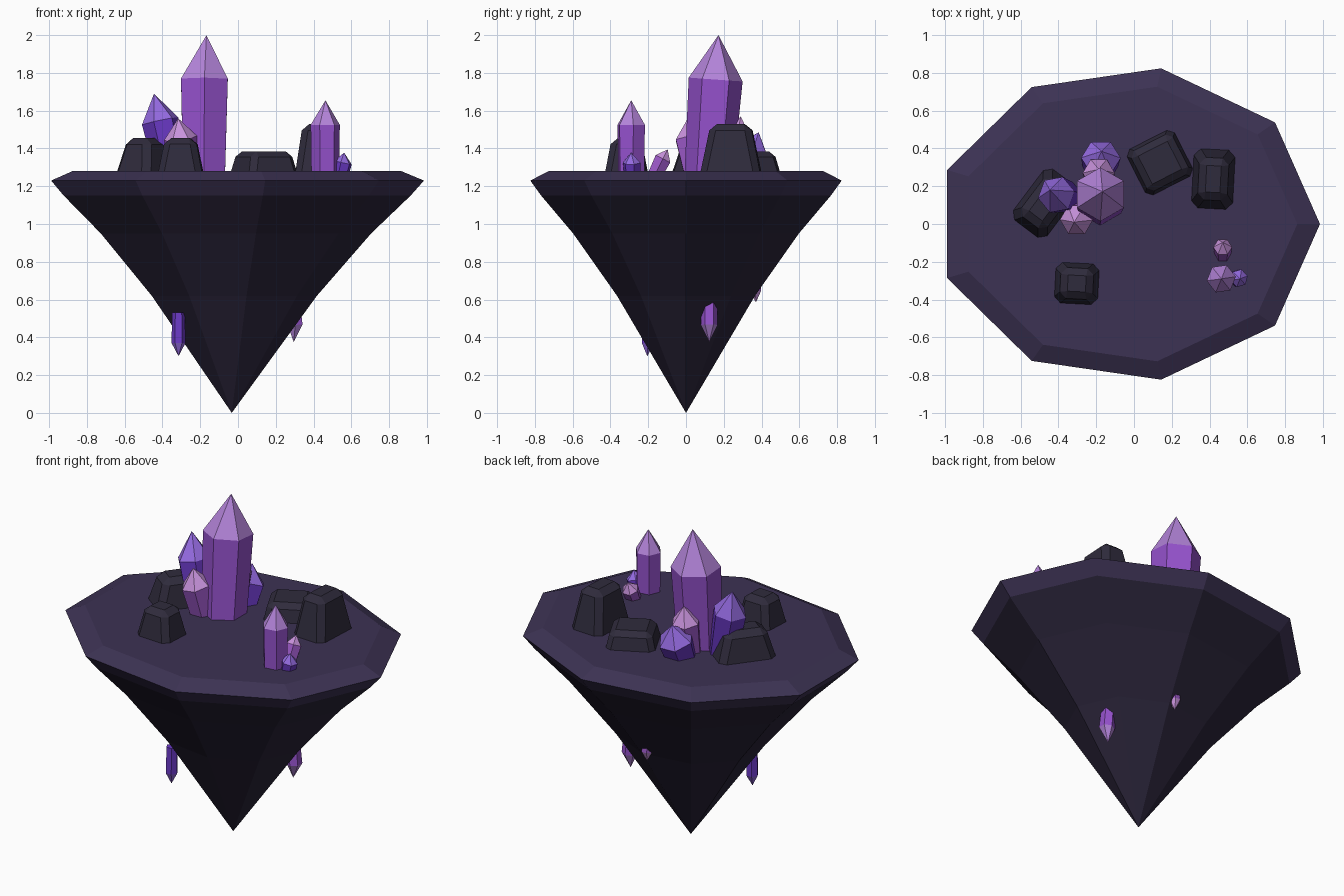
import bpy, bmesh, math
from mathutils import Vector, Matrix

if "Cube" in bpy.data.objects:
    bpy.data.objects.remove(bpy.data.objects["Cube"])


def material(name, r, g, b):
    lin = [((c / 255 + 0.055) / 1.055) ** 2.4 for c in (r, g, b)]
    m = bpy.data.materials.new(name)
    m.diffuse_color = (*lin, 1)
    m.use_nodes = True
    m.node_tree.nodes["Principled BSDF"].inputs["Base Color"].default_value = m.diffuse_color
    return m


GROUND = material("dusky ground", 60, 50, 83)
UNDER = material("dark underside", 41, 35, 56)
ROCK = material("boulder grey", 47, 43, 60)
AMETHYST = (material("amethyst body", 150, 82, 206), material("amethyst tip", 180, 132, 218))
VIOLET = (material("violet body", 108, 58, 200), material("violet tip", 148, 106, 224))
ORCHID = (material("orchid body", 158, 90, 202), material("orchid tip", 200, 146, 220))


def make_object(name, bm, mats):
    bmesh.ops.recalc_face_normals(bm, faces=bm.faces)
    me = bpy.data.meshes.new(name)
    bm.to_mesh(me)
    bm.free()
    for m in mats:
        me.materials.append(m)
    ob = bpy.data.objects.new(name, me)
    bpy.context.collection.objects.link(ob)
    return ob


def bridge(bm, a, b, index):
    n = len(a)
    for i in range(n):
        j = (i + 1) % n
        bm.faces.new((a[i], a[j], b[j], b[i])).material_index = index


def fan(bm, ring, apex, index):
    for i in range(len(ring)):
        bm.faces.new((ring[i], ring[(i + 1) % len(ring)], apex)).material_index = index


# Floating island: nine-sided rings, (height, scale), closing in a point
def island():
    bm = bmesh.new()
    rings = []
    for z, s in ((1.28, 0.882), (1.23, 1.0), (1.15, 0.93), (0.95, 0.725), (0.62, 0.443)):
        rings.append([bm.verts.new((-0.033 + 1.018 * s * math.cos(math.radians(40 * i)),
                                    0.837 * s * math.sin(math.radians(40 * i)), z))
                      for i in range(9)])
    bm.faces.new(rings[0])
    for k in range(4):
        bridge(bm, rings[k], rings[k + 1], 0 if k < 2 else 1)
    fan(bm, rings[-1], bm.verts.new((-0.033, 0, 0)), 1)
    make_object("floating_island", bm, [GROUND, UNDER])


# Six-sided crystal along base -> shoulder, ending in a pointed tip
def crystal(name, base, shoulder, apex, r0, r1, turn, mats):
    base, shoulder = Vector(base), Vector(shoulder)
    axis = shoulder - base
    up = Vector((0, 0, 1 if axis.z > 0 else -1))
    rot = up.rotation_difference(axis)
    bm = bmesh.new()

    def ring(c, r):
        angles = [math.radians(turn + 60 * i) for i in range(6)]
        return [bm.verts.new(c + rot @ Vector((r * math.cos(a), r * math.sin(a), 0))) for a in angles]

    low, high = ring(base, r0), ring(shoulder, r1)
    bm.faces.new(low)
    bridge(bm, low, high, 0)
    fan(bm, high, bm.verts.new(apex), 1)
    make_object(name, bm, mats)


# Boulder: tapered box with chamfered edges, sunk a little into the ground
def boulder(name, x, y, sx, sy, top, taper, angle, bevel):
    bm = bmesh.new()
    bmesh.ops.create_cube(bm, size=1)
    for v in bm.verts:
        s = taper if v.co.z > 0 else 1
        v.co = (v.co.x * sx * s, v.co.y * sy * s, top if v.co.z > 0 else 1.24)
    bmesh.ops.bevel(bm, geom=bm.edges[:], offset=bevel, segments=1, affect='EDGES')
    bm.transform(Matrix.Translation((x, y, 0)) @ Matrix.Rotation(math.radians(angle), 4, 'Z'))
    make_object(name, bm, [ROCK])


island()

# Main crystal cluster
crystal("main_crystal", (-0.18, 0.12, 1.25), (-0.178, 0.157, 1.765), (-0.167, 0.172, 2.0),
        0.128, 0.143, 30, AMETHYST)
crystal("left_crystal", (-0.35, 0.14, 1.25), (-0.412, 0.155, 1.545), (-0.445, 0.18, 1.69),
        0.085, 0.1, 10, VIOLET)
crystal("front_crystal", (-0.275, 0.06, 1.25), (-0.305, 0.022, 1.455), (-0.317, 0.01, 1.56),
        0.075, 0.088, 0, ORCHID)
crystal("back_crystal", (-0.18, 0.29, 1.24), (-0.175, 0.35, 1.385), (-0.172, 0.385, 1.485),
        0.09, 0.105, 0, VIOLET)
crystal("inner_crystal", (-0.185, 0.23, 1.25), (-0.187, 0.27, 1.47), (-0.187, 0.29, 1.57),
        0.075, 0.085, 0, ORCHID)

# Small cluster on the right
crystal("right_crystal", (0.462, -0.29, 1.25), (0.462, -0.29, 1.525), (0.463, -0.29, 1.655),
        0.074, 0.078, 8, AMETHYST)
crystal("right_small_violet", (0.54, -0.285, 1.25), (0.557, -0.287, 1.325), (0.562, -0.29, 1.378),
        0.043, 0.048, 15, VIOLET)
crystal("right_small_orchid", (0.47, -0.17, 1.25), (0.47, -0.122, 1.345), (0.47, -0.097, 1.395),
        0.042, 0.05, 0, ORCHID)

# Crystals hanging from the underside
crystal("hanging_violet", (-0.315, -0.2, 0.53), (-0.315, -0.202, 0.37), (-0.315, -0.205, 0.30),
        0.034, 0.037, 0, VIOLET)
crystal("hanging_amethyst", (0.29, 0.123, 0.6), (0.303, 0.123, 0.465), (0.295, 0.123, 0.375),
        0.042, 0.045, 30, AMETHYST)
crystal("hanging_orchid", (0.01, 0.36, 0.74), (0.01, 0.368, 0.645), (0.01, 0.37, 0.585),
        0.032, 0.035, 0, ORCHID)

# Boulders
boulder("boulder_back", 0.137, 0.325, 0.30, 0.29, 1.385, 0.78, 27, 0.03)
boulder("boulder_right", 0.42, 0.238, 0.23, 0.33, 1.53, 0.64, -3, 0.035)
boulder("boulder_left", -0.47, 0.11, 0.36, 0.24, 1.455, 0.66, 53, 0.035)
boulder("boulder_front", -0.303, -0.315, 0.245, 0.23, 1.455, 0.66, -3, 0.033)
